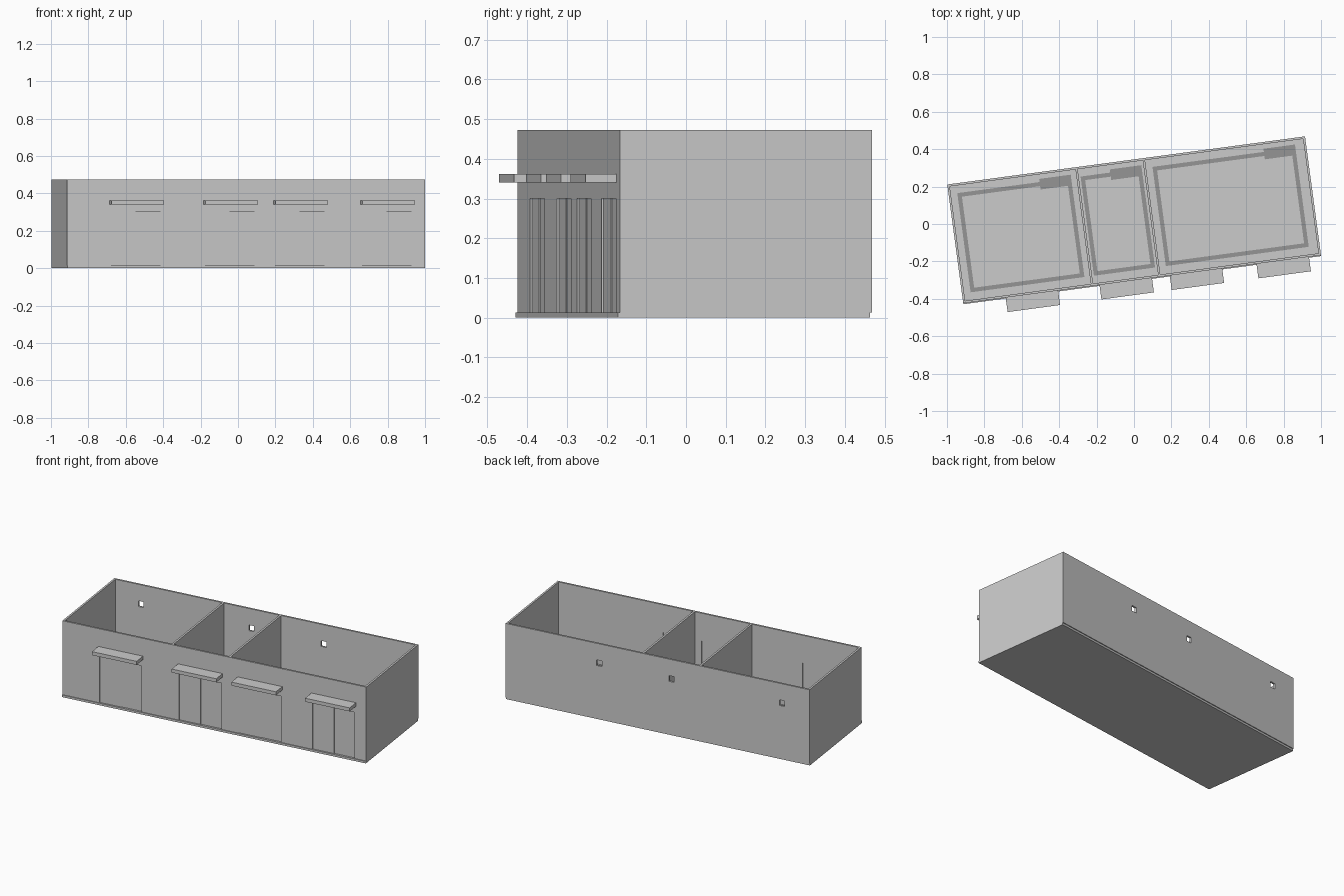
import bpy, math

if "Cube" in bpy.data.objects:
    bpy.data.objects.remove(bpy.data.objects["Cube"])

# Building frame: u along the front, v towards the back, turned about z
ANGLE = math.radians(7.66)
ORIGIN = (-0.913, -0.424, 0)
L, W, T = 1.93, 0.641, 0.012
Z0, Z1 = 0.013, 0.473
CUBE = [(0, 2, 3, 1), (4, 5, 7, 6), (0, 1, 5, 4), (2, 6, 7, 3), (0, 4, 6, 2), (1, 3, 7, 5)]


def boxes(name, specs, colour=None):
    """One object made of boxes given as (u0, u1, v0, v1, z0, z1)."""
    verts, faces = [], []
    for u0, u1, v0, v1, z0, z1 in specs:
        n = len(verts)
        verts += [(u, v, z) for z in (z0, z1) for v in (v0, v1) for u in (u0, u1)]
        faces += [tuple(n + i for i in f) for f in CUBE]
    mesh = bpy.data.meshes.new(name)
    mesh.from_pydata(verts, [], faces)
    obj = bpy.data.objects.new(name, mesh)
    bpy.context.collection.objects.link(obj)
    obj.location = ORIGIN
    obj.rotation_euler.z = ANGLE
    if colour:
        mat = bpy.data.materials.get(name) or bpy.data.materials.new(name)
        mat.diffuse_color = colour
        mat.use_nodes = True
        mat.node_tree.nodes["Principled BSDF"].inputs["Base Color"].default_value = mat.diffuse_color
        mesh.materials.append(mat)
    return obj


def cut(obj, specs):
    cutter = boxes(obj.name + "_cutter", specs)
    cutter.hide_render = True
    cutter.hide_viewport = True
    mod = obj.modifiers.new("openings", 'BOOLEAN')
    mod.operation = 'DIFFERENCE'
    mod.solver = 'EXACT'
    mod.object = cutter


# Floor slab, slightly forward of the walls
boxes("floor_slab", [(0, L, -0.005, W - 0.005, 0, Z0)])

# Front wall with four door openings
doors = [0.236, 0.742, 1.121, 1.589]
DW, DH = 0.268, 0.30
front = boxes("front_wall", [(0, L, 0, T, Z0, Z1)])
cut(front, [(u, u + DW, -0.05, 0.05, -0.05, DH) for u in doors])

# Back wall with three small square vents
back = boxes("back_wall", [(0, L, W - T, W, Z0, Z1)])
cut(back, [(u - 0.017, u + 0.017, W - 0.05, W + 0.05, 0.335, 0.37)
           for u in (0.175, 0.876, 1.335)])

# End walls and partitions
for name, u in (("left_wall", 0), ("right_wall", L - T),
                ("partition_left", 0.690), ("partition_right", 1.053)):
    boxes(name, [(u, u + T, T, W - T, Z0, Z1)])

# Two-leaf doors with canopies above
for u in doors:
    mid = u + DW / 2
    boxes("door", [(u, mid, 0.005, 0.008, Z0, DH),
                   (mid, u + DW, 0.008, 0.011, Z0, DH)], (0.66, 0.66, 0.64, 1))
    boxes("canopy", [(u - 0.007, u + DW + 0.008, -0.078, 0, 0.34, 0.362)])

# Dark floor channel and pad in each room
B, ZT = 0.022, Z0 + 0.001
V0, V1 = 0.053, 0.588
for a, b in ((0.047, 0.661), (0.712, 1.042), (1.10, 1.871)):
    boxes("floor_channel", [(a, b, V0, V0 + B, Z0, ZT),
                            (a, a + B, V0 + B, V1 - B, Z0, ZT),
                            (b - B, b, V0 + B, 0.548, Z0, ZT),
                            (a, b - 0.17, V1 - B, V1, Z0, ZT),
                            (b - 0.17, b, 0.548, 0.605, Z0, ZT)], (0.3, 0.3, 0.3, 1))
